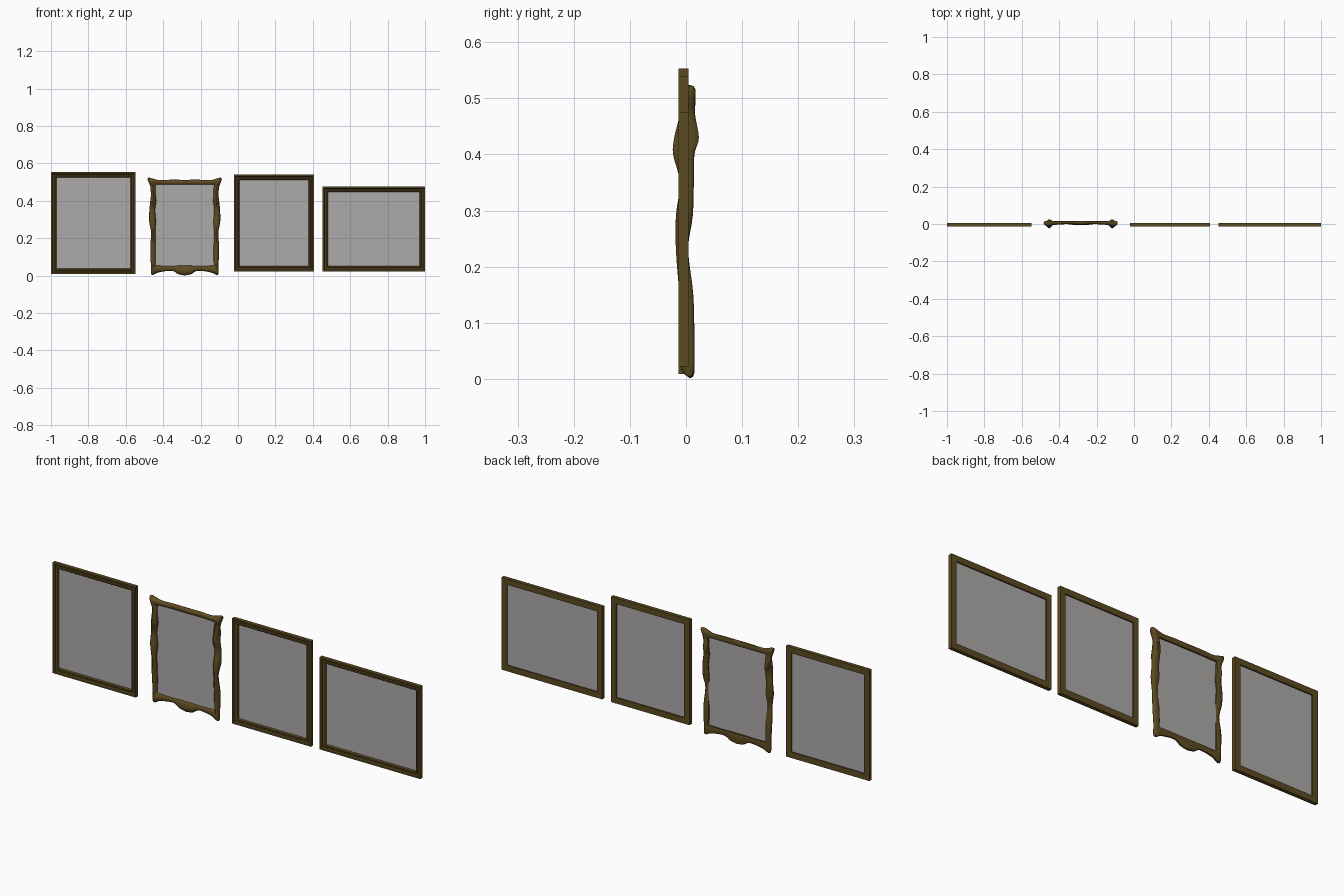
import bpy, bmesh
from mathutils import Vector

if "Cube" in bpy.data.objects:
    bpy.data.objects.remove(bpy.data.objects["Cube"])


def material(name, rgba):
    m = bpy.data.materials.new(name)
    m.diffuse_color = rgba
    m.use_nodes = True
    m.node_tree.nodes["Principled BSDF"].inputs["Base Color"].default_value = m.diffuse_color
    return m


WOOD = material("dark_gilt_wood", (0.11, 0.07, 0.016, 1))
GLASS = material("grey_glass", (0.42, 0.40, 0.40, 0.5))


def make(name, rings, mat, closed):
    """Skin a list of cross-section rings into a mesh object."""
    bm = bmesh.new()
    vs = [[bm.verts.new(p) for p in r] for r in rings]
    n, k = len(vs), len(vs[0])
    for i in range(n if closed else n - 1):
        a, b = vs[i], vs[(i + 1) % n]
        for j in range(k):
            bm.faces.new((a[j], a[(j + 1) % k], b[(j + 1) % k], b[j]))
    bmesh.ops.recalc_face_normals(bm, faces=bm.faces)
    me = bpy.data.meshes.new(name)
    bm.to_mesh(me)
    bm.free()
    ob = bpy.data.objects.new(name, me)
    me.materials.append(mat)
    bpy.context.collection.objects.link(ob)
    return ob


def panel(name, x0, x1, z0, z1, y):
    me = bpy.data.meshes.new(name)
    me.from_pydata([(x0, y, z0), (x1, y, z0), (x1, y, z1), (x0, y, z1)], [], [(0, 1, 2, 3)])
    me.materials.append(GLASS)
    bpy.context.collection.objects.link(bpy.data.objects.new(name, me))


# Moulding section: inset from the outer edge, depth
MOULDING = [(0, 0.0045), (0, -0.0134), (0.008, -0.0134), (0.012, -0.008),
            (0.019, -0.008), (0.022, -0.011), (0.026, -0.010), (0.029, -0.005), (0.029, 0.0045)]


def plain_frame(name, x0, x1, z0, z1):
    cx, cz, hx, hz = (x0 + x1) / 2, (z0 + z1) / 2, (x1 - x0) / 2, (z1 - z0) / 2
    rings = [[(cx + sx * (hx - u), y, cz + sz * (hz - u)) for u, y in MOULDING]
             for sx, sz in ((-1, -1), (1, -1), (1, 1), (-1, 1))]
    make(name, rings, WOOD, True)
    panel(name + "_glass", x0 + 0.028, x1 - 0.028, z0 + 0.028, z1 - 0.028, -0.002)


# Plain mitred frames
plain_frame("left_frame", -1.0, -0.547, 0.009, 0.553)
plain_frame("middle_frame", -0.022, 0.406, 0.022, 0.54)
plain_frame("right_frame", 0.453, 1.0, 0.022, 0.476)

# Ornate carved frame, right half from top centre to bottom centre:
# outer x, outer z, inner x, inner z, front y, back y
KEYS = [
    (0, .512, 0, .486, -.004, .016),
    (.07, .513, .07, .486, -.001, .015),
    (.14, .511, .12, .486, -.004, .015),
    (.197, .523, .155, .486, -.013, .017),
    (.184, .475, .155, .465, -.012, .016),
    (.181, .43, .155, .43, -.021, .023),
    (.184, .40, .152, .40, -.023, .015),
    (.189, .35, .158, .35, -.011, .014),
    (.190, .29, .154, .29, -.018, .012),
    (.180, .23, .157, .23, -.018, .004),
    (.184, .15, .155, .15, -.012, .013),
    (.181, .06, .155, .08, -.008, .015),
    (.177, .004, .155, .053, -.011, .015),
    (.14, .017, .12, .053, -.003, .015),
    (.07, .026, .07, .053, -.001, .015),
    (.035, .008, .035, .053, -.005, .015),
    (0, .001, 0, .053, -.006, .015),
]


def spline(keys, steps):
    """Catmull-Rom interpolation of whole rows."""
    rows = [Vector(k) for k in keys]
    out = []
    for i in range(len(rows) - 1):
        a, b, c, d = rows[max(i - 1, 0)], rows[i], rows[i + 1], rows[min(i + 2, len(rows) - 1)]
        for s in range(steps):
            t = s / steps
            out.append(0.5 * (2 * b + (c - a) * t + (2 * a - 5 * b + 4 * c - d) * t ** 2
                              + (3 * b - a - 3 * c + d) * t ** 3))
    return out + [rows[-1]]


# Carved section: fraction from inner to outer, fraction from front to back
SECTION = [(0, .9), (0, .5), (.12, .22), (.3, .12), (.5, 0), (.72, .08),
           (.9, .3), (1, .6), (.95, .88), (.8, 1), (.25, 1)]
CX = -0.285
rings = []
for ox, oz, ix, iz, f, b in spline(KEYS, 4):
    iz = min(max(iz, .053), .486)
    rings.append([(ix + (ox - ix) * u, f + (b - f) * v, iz + (oz - iz) * u) for u, v in SECTION])
ornate = make("ornate_frame", rings, WOOD, False)
ornate.location.x = CX
mod = ornate.modifiers.new("mirror", 'MIRROR')
mod.use_clip = True
bpy.context.view_layer.objects.active = ornate
ornate.select_set(True)
bpy.ops.object.modifier_apply(modifier="mirror")
bpy.ops.object.shade_smooth_by_angle(angle=0.8)
panel("ornate_frame_glass", CX - .158, CX + .158, .05, .489, .005)
